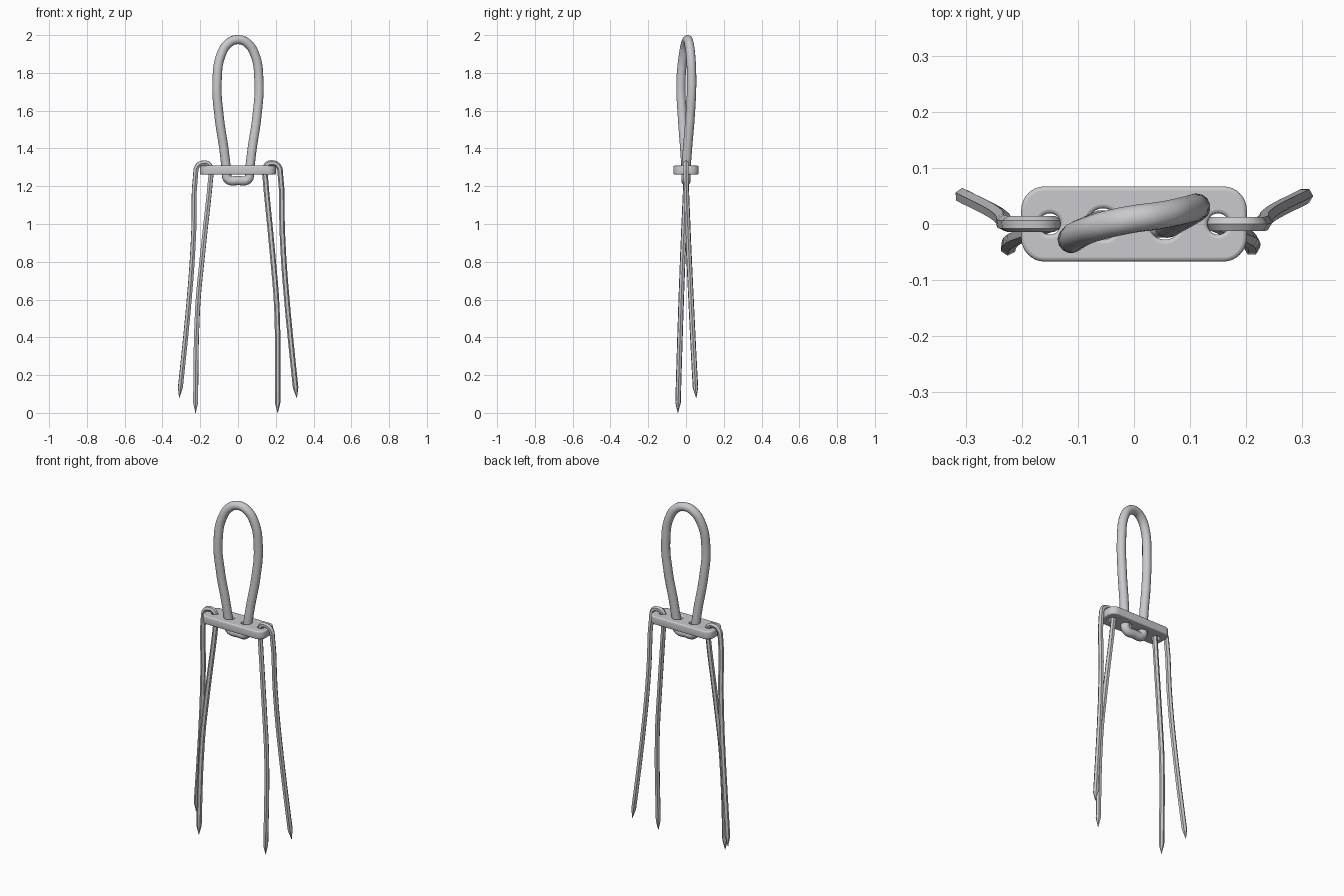
import bpy, math

if "Cube" in bpy.data.objects:
    bpy.data.objects.remove(bpy.data.objects["Cube"])

grey = bpy.data.materials.new("metal grey")
grey.diffuse_color = (0.59, 0.58, 0.61, 1)
grey.use_nodes = True
grey.node_tree.nodes["Principled BSDF"].inputs["Base Color"].default_value = grey.diffuse_color


def finish(name, curve, angle):
    """Turn a curve into a named, shaded mesh object."""
    obj = bpy.data.objects.new(name, curve)
    bpy.context.collection.objects.link(obj)
    bpy.ops.object.select_all(action='DESELECT')
    obj.select_set(True)
    bpy.context.view_layer.objects.active = obj
    bpy.ops.object.convert(target='MESH')
    obj = bpy.context.view_layer.objects.active
    obj.name = name
    obj.data.materials.clear()
    obj.data.materials.append(grey)
    bpy.ops.object.shade_smooth_by_angle(angle=math.radians(angle))
    return obj


def tube(name, pts, radius, res, steps, cyclic, angle, tips=False):
    """Sweep a round section along a smooth path."""
    c = bpy.data.curves.new(name, 'CURVE')
    c.dimensions = '3D'
    c.bevel_depth = radius
    c.bevel_resolution = res
    c.resolution_u = steps
    c.use_fill_caps = True
    s = c.splines.new('BEZIER')
    s.bezier_points.add(len(pts) - 1)
    for bp, p in zip(s.bezier_points, pts):
        bp.co = p
        bp.handle_left_type = bp.handle_right_type = 'AUTO'
    if tips:
        s.bezier_points[0].radius = s.bezier_points[-1].radius = 0.1
    s.use_cyclic_u = cyclic
    return finish(name, c, angle)


def arc(cx, cy, r, a0, a1, n):
    return [(cx + r * math.cos(math.radians(a0 + (a1 - a0) * i / n)),
             cy + r * math.sin(math.radians(a0 + (a1 - a0) * i / n))) for i in range(n + 1)]


# Plate: rounded rectangle with four holes and softened edges
W, D, R, EDGE = 0.201, 0.067, 0.042, 0.007
outline = []
for sx, sy, a in ((1, 1, 0), (-1, 1, 90), (-1, -1, 180), (1, -1, 270)):
    outline += arc(sx * (W - R), sy * (D - R), R, a, a + 90, 8)
loops = [outline] + [arc(x, 0, r, 0, 360, 24)[:-1]
                     for x, r in ((-0.15, 0.019), (-0.055, 0.028), (0.055, 0.028), (0.15, 0.019))]
c = bpy.data.curves.new("plate", 'CURVE')
c.dimensions = '2D'
c.fill_mode = 'BOTH'
c.extrude = 0.0235 - EDGE
c.bevel_depth = EDGE
c.bevel_resolution = 2
c.offset = -EDGE
for pts in loops:
    s = c.splines.new('POLY')
    s.points.add(len(pts) - 1)
    for sp, p in zip(s.points, pts):
        sp.co = (p[0], p[1], 0, 1)
    s.use_cyclic_u = True
plate = finish("plate", c, 40)
plate.location.z = 1.285

# Handle loop: slightly twisted, passing through the two middle holes
right = [(0.045, 0.015, 1.961), (0.088, 0.024, 1.9), (0.111, 0.03, 1.75), (0.1, 0.022, 1.57),
         (0.075, 0.008, 1.4), (0.06, 0, 1.28), (0.053, 0, 1.237)]
left = [(-0.045, 0, 1.961), (-0.088, -0.013, 1.9)] + [(-x, -0.9 * y, z) for x, y, z in right[2:]]
path = [(0, 0.009, 1.976)] + right + [(0, 0, 1.23)] + left[::-1]
tube("handle_loop", path, 0.0245, 5, 8, True, 50)

# Hooked pins: thin wires bent over each end of the plate, with pointed tips
pin = [(0.21, -0.043, 0.0), (0.21, -0.042, 0.055), (0.206, -0.027, 0.55), (0.182, -0.016, 0.85),
       (0.145, 0, 1.24), (0.143, 0, 1.285), (0.155, 0, 1.316), (0.182, 0, 1.323),
       (0.213, 0, 1.309), (0.225, 0, 1.255), (0.234, 0.01, 0.97), (0.25, 0.022, 0.7),
       (0.305, 0.05, 0.135), (0.311, 0.054, 0.08)]
for side, sx, lean in (("right", 1, 0), ("left", -1, 0.015)):
    # the left inner leg leans slightly further out towards its tip
    pts = [(sx * (x + (lean * (1 - z / 1.2) if i < 4 else 0)), y, z)
           for i, (x, y, z) in enumerate(pin)]
    tube(side + "_pin", pts, 0.0145, 1, 4, False, 30, True)
